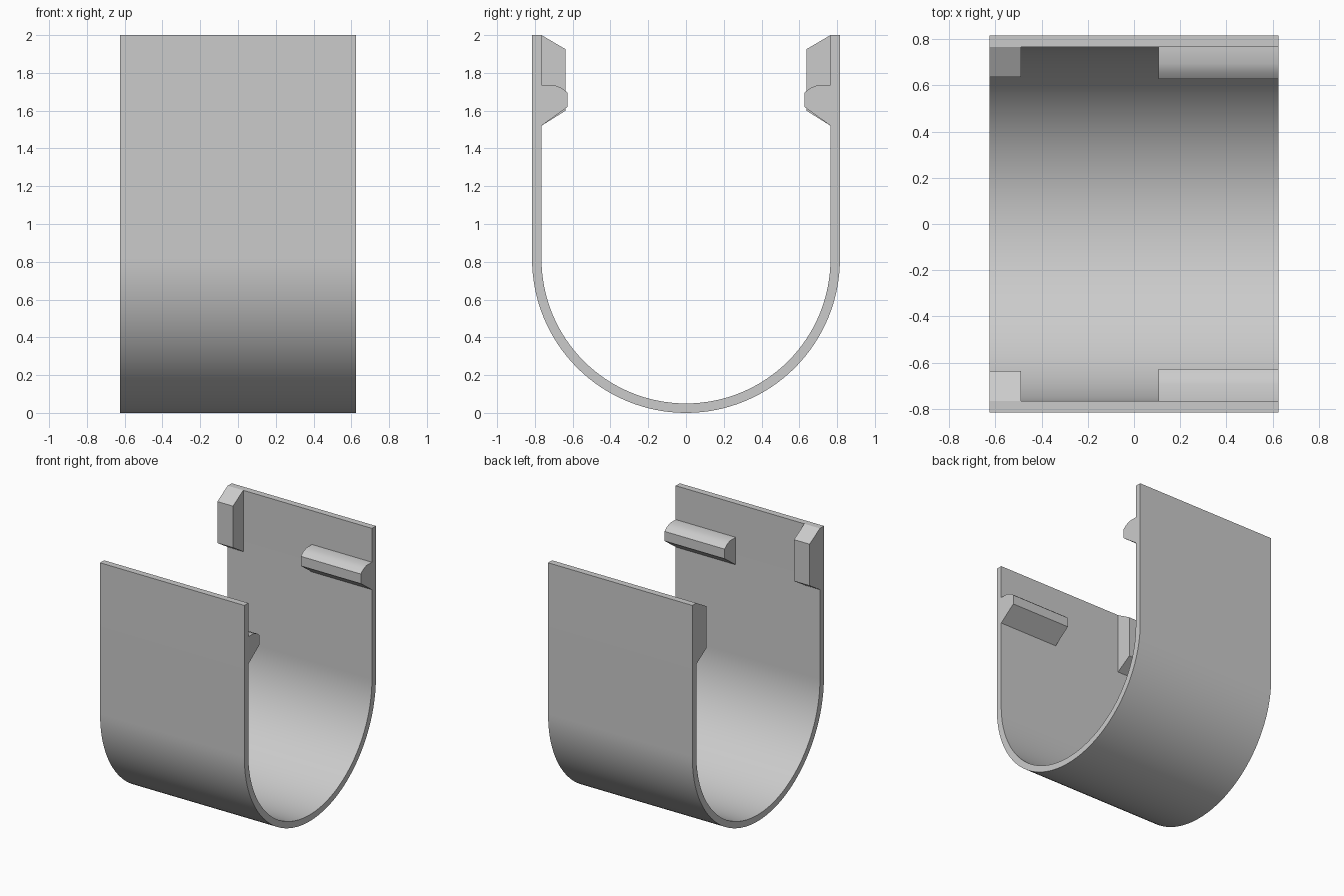
import bpy
import bmesh
from math import pi, cos, sin, radians

if "Cube" in bpy.data.objects:
    bpy.data.objects.remove(bpy.data.objects["Cube"], do_unlink=True)

HALF_X = 0.625
OUTER, WALL, TOP = 0.815, 0.05, 2.0
INNER = OUTER - WALL
SEGMENTS = 64

grey = bpy.data.materials.new("plain grey")
grey.use_nodes = True
colour = (0.6, 0.6, 0.6, 1)
grey.diffuse_color = colour
grey.node_tree.nodes["Principled BSDF"].inputs["Base Color"].default_value = colour


def extrude_profile(name, profile, x0, x1):
    """Sweep a closed (y, z) profile along x."""
    bm = bmesh.new()
    near = [bm.verts.new((x0, y, z)) for y, z in profile]
    far = [bm.verts.new((x1, y, z)) for y, z in profile]
    bm.faces.new(near)
    bm.faces.new(far)
    for i in range(len(profile)):
        j = (i + 1) % len(profile)
        bm.faces.new((near[i], near[j], far[j], far[i]))
    bmesh.ops.recalc_face_normals(bm, faces=bm.faces)
    mesh = bpy.data.meshes.new(name)
    bm.to_mesh(mesh)
    bm.free()
    mesh.materials.append(grey)
    obj = bpy.data.objects.new(name, mesh)
    bpy.context.collection.objects.link(obj)
    bpy.ops.object.select_all(action="DESELECT")
    obj.select_set(True)
    bpy.context.view_layer.objects.active = obj
    bpy.ops.object.shade_smooth_by_angle(angle=radians(25))
    return obj


def u_line(radius):
    """Open U from the back top edge, round the bottom, to the front."""
    arc = [(radius * cos(a), OUTER - radius * sin(a))
           for a in (pi * i / SEGMENTS for i in range(SEGMENTS + 1))]
    return [(radius, TOP)] + arc + [(-radius, TOP)]


# U-shaped channel
extrude_profile("channel", u_line(OUTER) + u_line(INNER)[::-1], -HALF_X, HALF_X)

# Inner catches, mirrored on the front and back walls
block = [(INNER, TOP), (0.637, 1.925), (0.637, 1.6), (INNER, 1.52)]
rail = [(INNER, 1.735), (0.695, 1.735), (0.655, 1.718), (0.627, 1.695),
        (0.627, 1.62), (INNER, 1.52)]
for side, sign in (("back", 1), ("front", -1)):
    for name, shape, x0, x1 in (("end_block", block, -HALF_X, -0.49),
                                ("catch_rail", rail, 0.105, HALF_X)):
        # Root each catch slightly inside the wall
        points = [shape[0]] + shape[1:]
        points = points + [(INNER + 0.02, shape[-1][1]), (INNER + 0.02, shape[0][1])]
        extrude_profile(side + "_" + name,
                        [(sign * y, z) for y, z in points], x0, x1)
